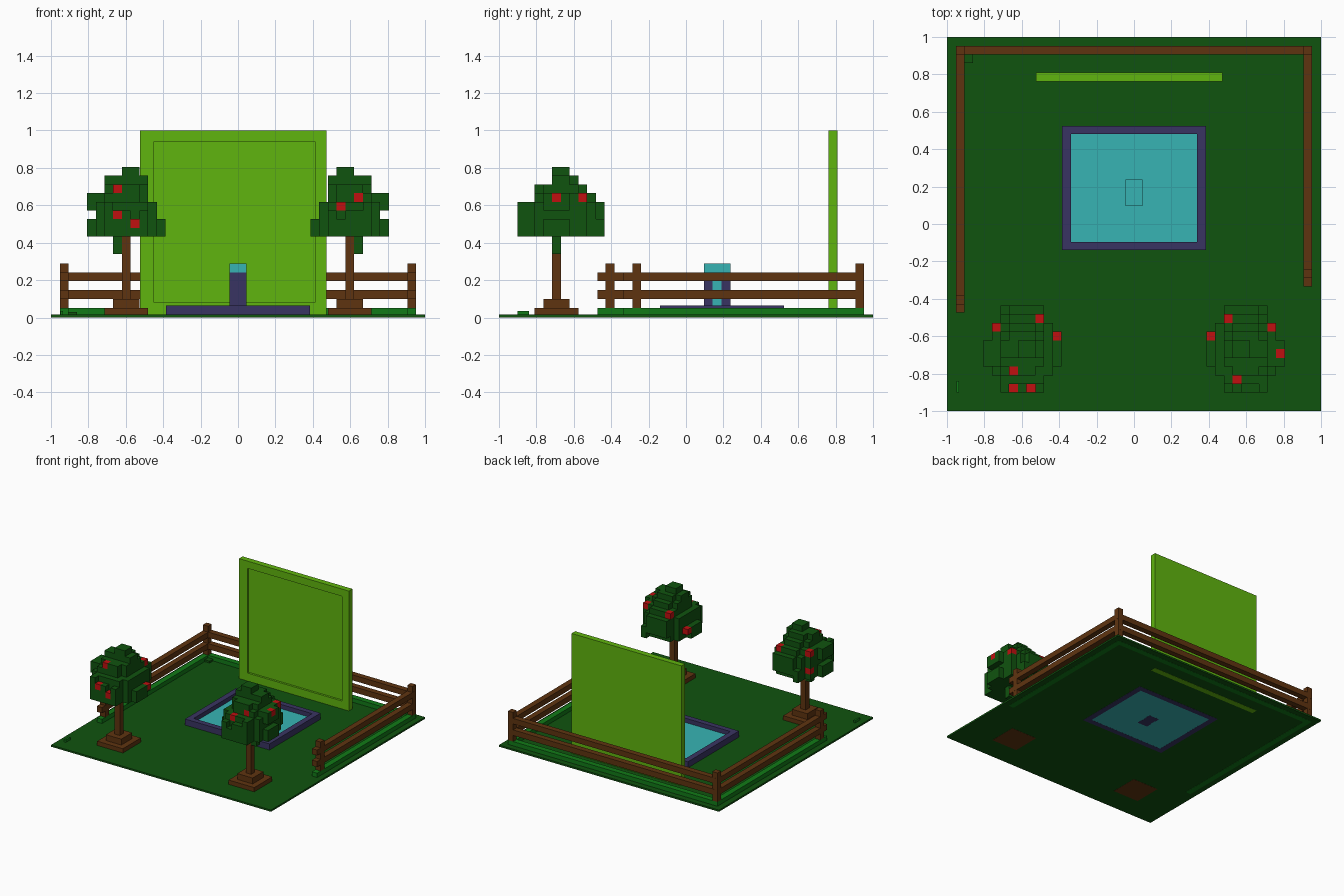
import bpy
import bmesh
from mathutils import Vector

cube = bpy.data.objects.get("Cube")
if cube:
    bpy.data.objects.remove(cube, do_unlink=True)

U = 0.0467  # one block


# --- materials ---
def material(name, hex_code):
    srgb = [int(hex_code[i:i + 2], 16) / 255 for i in (0, 2, 4)]
    lin = [c / 12.92 if c < 0.04045 else ((c + 0.055) / 1.055) ** 2.4 for c in srgb]
    m = bpy.data.materials.new(name)
    m.use_nodes = True
    m.diffuse_color = (*lin, 1)
    bsdf = m.node_tree.nodes["Principled BSDF"]
    bsdf.inputs["Base Color"].default_value = (*lin, 1)
    bsdf.inputs["Roughness"].default_value = 0.9
    return m


LEAF = material("dark_green", "10530F")
GRASS = material("grass_green", "117A17")
WOOD = material("brown_wood", "5F3410")
STONE = material("navy_stone", "393462")
WATER = material("teal_water", "37B4B4")
LIME = material("lime_green", "60B50E")
RED = material("apple_red", "C01010")


# --- helpers ---
def finish(name, bm, mats):
    me = bpy.data.meshes.new(name)
    bm.to_mesh(me)
    bm.free()
    for m in mats:
        me.materials.append(m)
    ob = bpy.data.objects.new(name, me)
    bpy.context.collection.objects.link(ob)
    return ob


def add_box(bm, x0, x1, y0, y1, z0, z1):
    verts = bmesh.ops.create_cube(bm, size=1)["verts"]
    for v in verts:
        v.co = Vector((x0 if v.co.x < 0 else x1,
                       y0 if v.co.y < 0 else y1,
                       z0 if v.co.z < 0 else z1))


def boxes(name, mat, *items):
    bm = bmesh.new()
    for b in items:
        add_box(bm, *b)
    return finish(name, bm, [mat])


def frame(bm_items, outer, inner):
    """Four bars between an outer and an inner rectangle (a0, a1, b0, b1)."""
    a0, a1, b0, b1 = outer
    c0, c1, d0, d1 = inner
    return [bm_items(a0, a1, b0, d0), bm_items(a0, a1, d1, b1),
            bm_items(a0, c0, d0, d1), bm_items(c1, a1, d0, d1)]


# --- ground ---
boxes("ground", LEAF, (-1, 1, -1, 1, 0.001, 0.015))
boxes("corner_shrub", LEAF, (-0.905, -0.86, 0.86, 0.905, 0.01, 0.03))
boxes("grass_tuft", GRASS, (-0.95, -0.935, -0.9, -0.84, 0.01, 0.035))

# --- pond and fountain ---
inner = (-0.337, 0.337, -0.095, 0.48)
boxes("pond_rim", STONE, *frame(lambda a, b, c, d: (a, b, c, d, 0, 0.065),
                                (-0.384, 0.384, -0.14, 0.525), inner))
boxes("pond_water", WATER, (*inner, 0.0005, 0.03))
boxes("fountain_pillars", STONE,
      (-U, U, 0.097, 0.143, 0, 0.24), (-U, U, 0.19, 0.237, 0, 0.24),
      (-U + 0.005, U - 0.005, 0.143, 0.19, 0, 0.02))
boxes("fountain_stream", WATER, (-U, U, 0.143, 0.19, 0.02, 0.24))
boxes("fountain_top", WATER, (-U, U, 0.097, 0.237, 0.24, 0.288))

# --- standing screen with a recessed front ---
boxes("screen_panel", LIME, (-0.525, 0.473, 0.78, 0.81, 0, 1.0))
boxes("screen_frame", LIME, *frame(lambda a, b, c, d: (a, b, 0.763, 0.78, c, d),
                                   (-0.525, 0.473, 0, 1.0), (-0.45, 0.412, 0.08, 0.94)))

# --- fence: hedge strip, two rails and posts per side ---
F0, F1 = 0.905, 0.952
runs = {"back": (-F1, F1, F0, F1),
        "right": (-F1, -F0, -0.473, F0),
        "left": (F0, F1, -0.333, F0)}
for side, r in runs.items():
    boxes(side + "_fence_grass", GRASS, (*r, 0, 0.05))
    boxes(side + "_fence_rails", WOOD, (*r, 0.1, 0.146), (*r, 0.195, 0.24))
posts = {"back_right": (-F1, F0), "back_left": (F0, F0),
         "front_right": (-F1, -0.43), "front_left": (F0, -0.286)}
for name, (x, y) in posts.items():
    boxes(name + "_fence_post", WOOD, (x, x + U, y, y + U, 0.05, 0.288))

# --- trees ---
# leaf blocks in whole units from the trunk: i0, i1, j0, j1, k0, k1
CANOPY = [
    (-2, 2, -3, 4, 0, 3), (-3, 3, -2, 3, 0, 3),
    (-4, -4, -1, 1, 0, 1), (-4, -4, -1, 1, 3, 4), (4, 4, -1, 1, 0, 1),
    (-2, 0, -4, -4, 0, 2), (1, 1, -4, -4, 0, 1), (2, 2, -4, -4, 0, 2),
    (-2, -2, -4, -4, 3, 3), (-1, 2, 5, 5, 1, 3), (-2, -2, 5, 5, 0, 1),
    (-3, 2, -1, 3, 4, 4), (-2, 1, -2, -2, 4, 4), (-1, 2, 4, 4, 4, 4),
    (-2, 2, -1, 2, 5, 5), (-1, 1, -2, 3, 5, 5),
    (-2, 2, 0, 1, 6, 6), (-1, 1, 2, 2, 6, 6),
    (0, 1, 0, 1, 7, 7), (-1, -1, 0, 0, -2, -1)]
NEIGHBOURS = [Vector(s * a for a in axis) for s in (1, -1)
              for axis in ((1, 0, 0), (0, 1, 0), (0, 0, 1))]


def block_canopy(name, origin, mirror, apples):
    cells = {(mirror * i, j, k): 0 for i0, i1, j0, j1, k0, k1 in CANOPY
             for i in range(i0, i1 + 1) for j in range(j0, j1 + 1)
             for k in range(k0, k1 + 1)}
    cells.update({a: 1 for a in apples})
    bm = bmesh.new()
    for c, mat in cells.items():
        for n in NEIGHBOURS:
            if tuple(int(p + q) for p, q in zip(c, n)) in cells:
                continue
            # outer face of the block in direction n
            s = n.yzx
            t = n.cross(s)
            mid = Vector(c) + n / 2
            corners = [mid + (s * a + t * b) / 2
                       for a, b in ((-1, -1), (1, -1), (1, 1), (-1, 1))]
            f = bm.faces.new([bm.verts.new(origin + p * U) for p in corners])
            f.material_index = mat
    bmesh.ops.remove_doubles(bm, verts=bm.verts[:], dist=0.0005)
    finish(name, bm, [LEAF, RED])


def tree(side, x, mirror, apples):
    y, h = -0.692, U / 2
    boxes(side + "_tree_trunk", WOOD,
          (x - 5 * h, x + 5 * h, y - 5 * h, y + 5 * h, 0, 0.05),
          (x - 3 * h, x + 3 * h, y - 3 * h, y + 3 * h, 0.05, 0.098),
          (x - h, x + h, y - h, y + h, 0.098, 0.432))
    block_canopy(side + "_tree_canopy", Vector((x, y, 0.432 + h)), mirror, apples)


tree("right", -0.597, 1, [(-1, -2, 5), (-1, -4, 2), (1, -4, 1), (-3, 3, 4),
                          (2, 4, 4), (4, 2, 1), (-3, 3, 1)])
tree("left", 0.597, -1, [(-2, 4, 4), (3, 3, 4), (-4, 2, 1), (4, 0, 4),
                         (-1, -3, 3), (1, -2, 4)])
